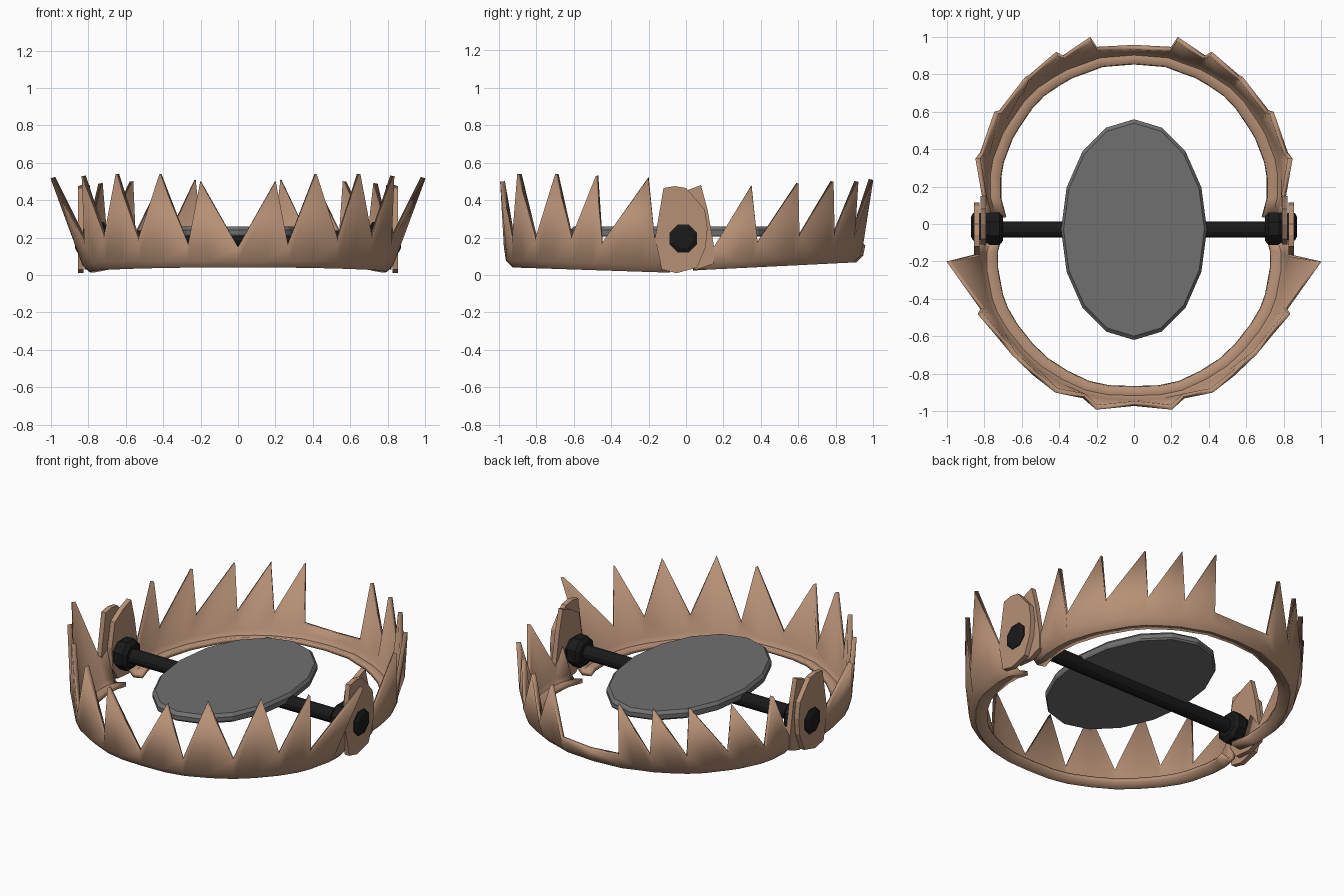
import bpy, bmesh, math
from mathutils import Matrix

if "Cube" in bpy.data.objects:
    bpy.data.objects.remove(bpy.data.objects["Cube"])


def material(name, rgb):
    m = bpy.data.materials.new(name)
    m.diffuse_color = (*rgb, 1)
    m.use_nodes = True
    m.node_tree.nodes["Principled BSDF"].inputs["Base Color"].default_value = m.diffuse_color
    return m


RUST = material("rusty_brown", (0.47, 0.28, 0.18))
BLACK = material("black_iron", (0.01, 0.01, 0.01))
GREY = material("grey_steel", (0.16, 0.16, 0.16))


def finish(name, bm, mat, smooth=None):
    me = bpy.data.meshes.new(name)
    bmesh.ops.recalc_face_normals(bm, faces=bm.faces)
    bm.to_mesh(me)
    bm.free()
    ob = bpy.data.objects.new(name, me)
    bpy.context.collection.objects.link(ob)
    me.materials.append(mat)
    if smooth:
        bpy.ops.object.select_all(action='DESELECT')
        ob.select_set(True)
        bpy.context.view_layer.objects.active = ob
        bpy.ops.object.shade_smooth_by_angle(angle=math.radians(smooth))
    return ob


def loft(name, rings, mat):
    """Closed solid through rings of points."""
    bm = bmesh.new()
    rows = [[bm.verts.new(p) for p in r] for r in rings]
    n = len(rows[0])
    for a, b in zip(rows, rows[1:]):
        for i in range(n):
            j = (i + 1) % n
            bm.faces.new((a[i], a[j], b[j], b[i]))
    bm.faces.new(rows[0])
    bm.faces.new(rows[-1])
    return finish(name, bm, mat)


def jaw(name, half, z_mid, z_end):
    """Toothed L-section strip; half = (base x, base y, top x, top y, top z) from middle to pivot."""
    cols = [(-a, b, -c, d, e) for a, b, c, d, e in reversed(half[1:])] + half
    bm = bmesh.new()
    rows = []
    for bx, by, tx, ty, tz in cols:
        z = z_end + (z_mid - z_end) * min(1, abs(by) / 0.93)
        pts = [(bx * .89, by * .915, z + .012), (bx * .965, by * .97, z),
               (bx, by, z + .03), (tx, ty, tz)]
        rows.append([bm.verts.new(p) for p in pts])
    for a, b in zip(rows, rows[1:]):
        for i in range(3):
            bm.faces.new((a[i], b[i], b[i + 1], a[i + 1]))
    ob = finish(name, bm, RUST, 50)
    mod = ob.modifiers.new("thickness", 'SOLIDIFY')
    mod.thickness, mod.offset = .026, 0
    return ob


# Two toothed jaws, alternating valley and tip
jaw("front_jaw", [
    (0, -.95, 0, -.96, .15), (.15, -.945, .2, -.98, .5), (.27, -.92, .265, -.92, .155),
    (.40, -.86, .415, -.89, .54), (.52, -.785, .53, -.80, .18), (.61, -.70, .645, -.69, .54),
    (.70, -.59, .71, -.61, .19), (.76, -.49, .825, -.475, .53), (.79, -.41, .81, -.45, .165),
    (.82, -.25, .99, -.2, .52), (.82, -.16, .84, -.17, .2), (.80, -.09, .84, -.10, .25)],
    .052, .022)
jaw("back_jaw", [
    (0, .935, 0, .945, .16), (.19, .92, .195, .935, .17), (.27, .89, .23, .988, .51),
    (.37, .855, .375, .89, .2), (.45, .81, .41, .91, .5), (.54, .75, .555, .785, .2),
    (.61, .68, .57, .78, .5), (.69, .565, .71, .6, .2), (.73, .50, .735, .595, .49),
    (.785, .36, .81, .38, .17), (.80, .27, .835, .35, .48), (.80, .15, .80, .15, .15),
    (.77, .04, .80, .08, .25)],
    .08, .035)

# Pivot lugs at the jaw ends
front_lug = [(-.13, .03), (-.05, .01), (.06, .04), (.105, .15), (.115, .25),
             (.10, .35), (.0, .465), (-.06, .475), (-.12, .465), (-.165, .2)]
back_lug = [(-.05, .04), (.06, .03), (.15, .06), (.15, .15), (.115, .35), (.08, .48),
            (.0, .45), (-.08, .40), (-.11, .25), (-.10, .12)]


def ring_x(x, r, n, y=-.025, z=.195):
    return [(x, y + r * math.cos(2 * math.pi * (i + .5) / n),
             z + r * math.sin(2 * math.pi * (i + .5) / n)) for i in range(n)]


for side, s in (("left", -1), ("right", 1)):
    loft(f"front_jaw_lug_{side}", [[(s * x, y, z) for y, z in front_lug]
                                   for x in (.825, .855)], RUST)
    loft(f"back_jaw_lug_{side}", [[(s * x, y, z) for y, z in back_lug]
                                  for x in (.79, .82)], RUST)
    # Inner nut and outer bolt head
    loft(f"inner_nut_{side}", [ring_x(s * x, r, 8) for x, r in
                               ((.70, .07), (.72, .095), (.77, .095), (.79, .08))], BLACK)
    loft(f"bolt_head_{side}", [ring_x(s * x, r, 8, -.015) for x, r in
                               ((.78, .08), (.86, .08), (.872, .055))], BLACK)

# Axle across the trap
loft("axle", [ring_x(x, .045, 12, -.03) for x in (-.8, .8)], BLACK)

# Oval pressure plate with a bevelled rim
loft("pressure_plate", [
    [(k * .39 * math.cos(i * math.pi / 8), -.03 + k * .59 * math.sin(i * math.pi / 8), z)
     for i in range(16)] for z, k in ((.205, .985), (.215, 1), (.24, 1), (.258, .965))], GREY)
